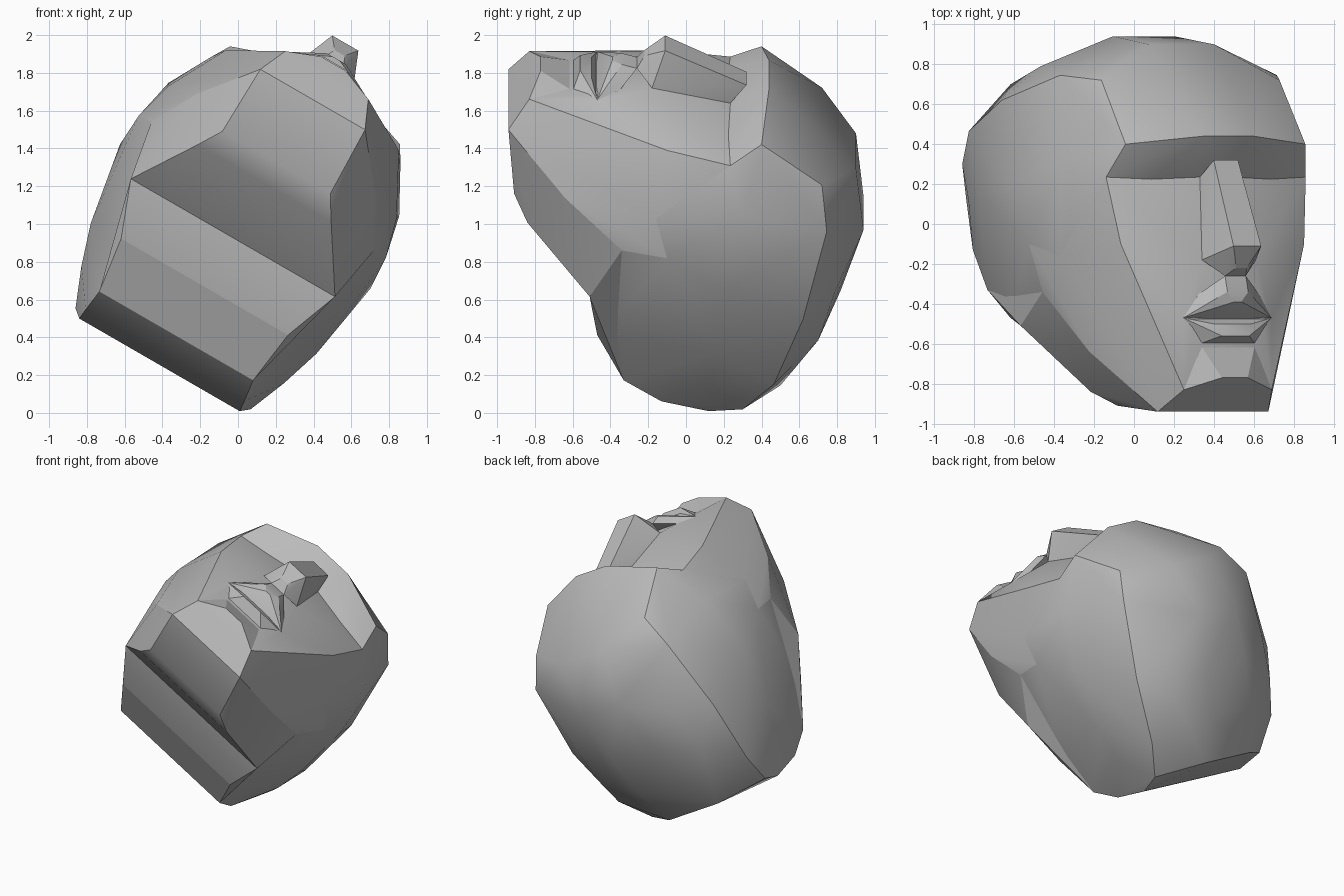
import bpy
import bmesh
import math
from mathutils import Matrix, Vector

cube = bpy.data.objects.get("Cube")
if cube:
    bpy.data.objects.remove(cube, do_unlink=True)

# One clay grey for the whole bust
clay = bpy.data.materials.new("clay_grey")
clay.use_nodes = True
clay_colour = (0.5, 0.5, 0.5, 1)
clay.diffuse_color = clay_colour
clay.node_tree.nodes["Principled BSDF"].inputs["Base Color"].default_value = clay_colour

# The head lies on its back, rolled to its left
head_pose = Matrix.Translation((-0.422, 0, 0.243)) @ Matrix.Rotation(math.radians(30), 4, "Y")


def mark(sideways, up, forward):
    """A landmark on the left half of the head, in head space."""
    return Vector((sideways, up, forward))


def hull_part(name, landmarks, crease=30):
    """Mirror the landmarks and wrap them in a faceted convex form."""
    bm = bmesh.new()
    for point in landmarks:
        bm.verts.new(point)
        bm.verts.new((-point.x, point.y, point.z))
    result = bmesh.ops.convex_hull(bm, input=bm.verts)
    inside = [g for g in result["geom_interior"] if isinstance(g, bmesh.types.BMVert)]
    bmesh.ops.delete(bm, geom=inside, context="VERTS")
    bmesh.ops.dissolve_limit(bm, angle_limit=math.radians(1), verts=bm.verts, edges=bm.edges)
    bmesh.ops.recalc_face_normals(bm, faces=bm.faces)
    bm.transform(head_pose)
    mesh = bpy.data.meshes.new(name)
    bm.to_mesh(mesh)
    bm.free()
    mesh.materials.append(clay)
    part = bpy.data.objects.new(name, mesh)
    bpy.context.collection.objects.link(part)
    bpy.ops.object.select_all(action="DESELECT")
    part.select_set(True)
    bpy.context.view_layer.objects.active = part
    bpy.ops.object.shade_smooth_by_angle(angle=math.radians(crease))


# Landmarks shared between neighbouring parts
brow_outer = mark(.52, .4, 1.66)
brow_inner = mark(.145, .44, 1.79)
eye_outer = mark(.577, .235, 1.564)
eye_inner = mark(.094, .235, 1.667)
cheekbone = mark(.7, -.16, 1.31)
ear = mark(.755, -.1, 1.1)
jaw_notch = mark(.68, -.34, 1.105)
jaw_side = mark(.55, -.64, 1.35)
jaw_angle = mark(.624, -.51, .79)
neck_side = mark(.51, -.47, .49)
neck_front = mark(.47, -.33, .19)
chin_corner = mark(.32, -.94, 1.635)
chin_edge = mark(.254, -.83, 1.784)
chin_dip = mark(.16, -.6, 1.78)
mouth_corner = mark(.255, -.47, 1.78)
lip_cheek = mark(.4, -.53, 1.66)
nostril_wing = mark(.156, -.18, 1.795)
nose_base = mark(.06, -.26, 1.86)

# Skull with forehead, temples, back of the head and cut neck
hairline = [mark(.515, .72, 1.41), mark(.627, .745, 1.19), mark(.67, .62, .68),
            mark(.61, .465, .246), mark(.535, .3, .05)]
crown = [mark(.187, .9, 1.32), mark(.177, .94, .94), mark(.19, .82, .58),
         mark(.48, .79, .74), mark(.48, .7, .44), mark(.2, .7, .28), mark(.23, .5, .02)]
temple = [mark(.705, .3, 1.33), mark(.765, .2, .92), mark(.69, .15, .48),
          mark(.62, .12, .26)]
neck = [mark(.49, .12, .013), mark(.485, -.13, .07), neck_front, neck_side]
hull_part("skull", [brow_outer, brow_inner, eye_outer, eye_inner, cheekbone, ear, jaw_notch]
          + hairline + crown + temple + neck)

# Cheeks, down to the edge of the jaw
hull_part("cheeks", [eye_outer, eye_inner, mark(.53, -.1, 1.63), cheekbone, ear,
                     jaw_notch, jaw_side, chin_corner, chin_edge, nostril_wing,
                     mouth_corner, lip_cheek, chin_dip])

# Underside of the jaw, and the throat below it with a notch behind
hull_part("jaw", [chin_corner, jaw_side, jaw_notch, jaw_angle,
                  mark(.41, -.84, 1.12), mark(.33, -.91, 1.25)])
hull_part("throat", [jaw_angle, jaw_notch, neck_side, neck_front])

# Chin
hull_part("chin", [chin_corner, chin_edge, mark(.075, -.77, 1.854), chin_dip,
                   lip_cheek], crease=20)

# Nose
hull_part("nose", [mark(.07, .32, 1.764), eye_inner, nostril_wing,
                   mark(.08, -.11, 1.98), mark(.03, -.22, 1.92), nose_base], crease=20)

# Lips
hull_part("upper_lip", [nose_base, mark(.06, -.34, 1.884), mark(.02, -.39, 1.885),
                        mark(.1, -.47, 1.8), mouth_corner, lip_cheek], crease=20)
hull_part("lower_lip", [mouth_corner, mark(.11, -.5, 1.83), mark(.08, -.56, 1.86),
                        chin_dip], crease=20)
